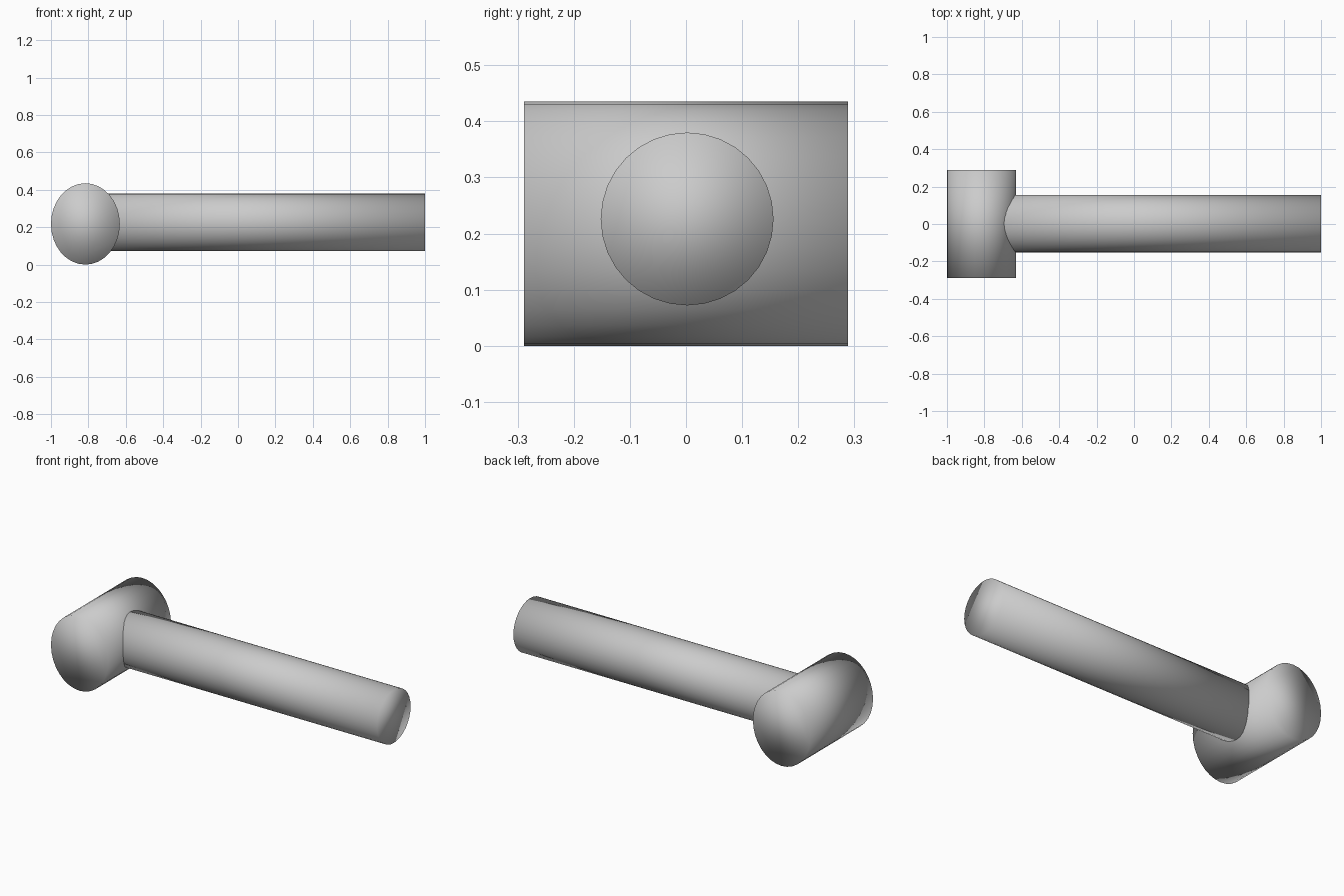
import bpy
from math import pi

if "Cube" in bpy.data.objects:
    bpy.data.objects.remove(bpy.data.objects["Cube"])


def cylinder(name, location, rotation, rx, ry, length):
    """Smooth 32-sided cylinder with an elliptical section."""
    bpy.ops.mesh.primitive_cylinder_add(
        vertices=32, radius=1, depth=1, end_fill_type='NGON',
        location=location, rotation=rotation)
    ob = bpy.context.object
    ob.name = name
    ob.scale = (rx, ry, length)
    bpy.ops.object.transform_apply(location=False, rotation=True, scale=True)
    # the caps are shaded smooth together with the sides
    bpy.ops.object.shade_smooth()
    return ob


# Mallet head: slightly oval barrel lying along y
cylinder("mallet_head", (-0.816, 0, 0.2175), (pi / 2, 0, 0), 0.184, 0.2175, 0.577)

# Handle: round bar along x, its inner end buried in the head
start, end = -0.82, 1.0
cylinder("handle", ((start + end) / 2, 0.002, 0.226), (0, pi / 2, 0),
         0.154, 0.154, end - start)
